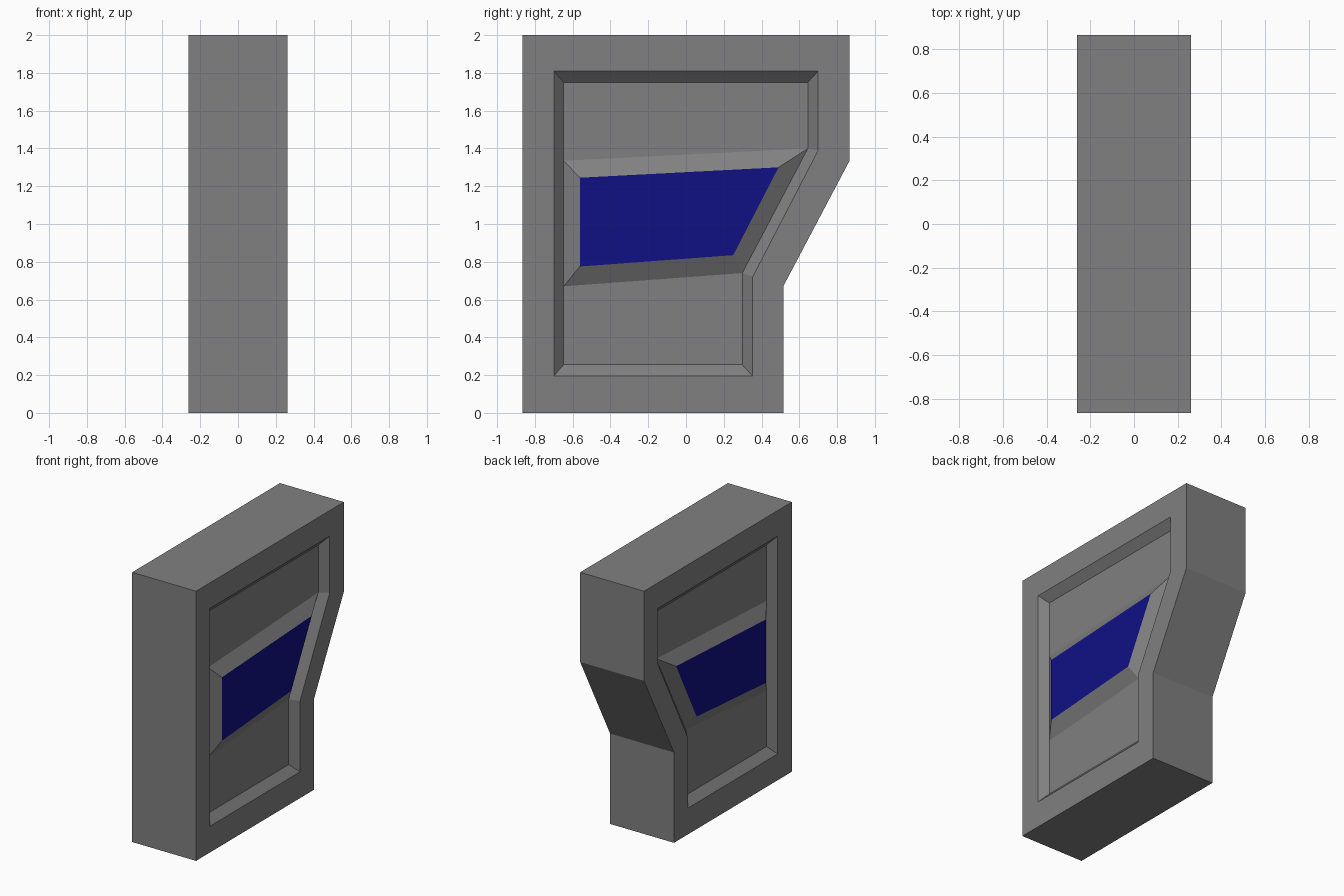
import bpy, bmesh

if "Cube" in bpy.data.objects:
    bpy.data.objects.remove(bpy.data.objects["Cube"])

HALF = 0.262    # half thickness
DEPTH = 0.055   # depth of the recess in each face


def material(name, rgb):
    m = bpy.data.materials.new(name)
    m.diffuse_color = (*rgb, 1)
    m.use_nodes = True
    m.node_tree.nodes["Principled BSDF"].inputs["Base Color"].default_value = m.diffuse_color
    return m


grey = material("grey metal", (0.216, 0.216, 0.216))
blue = material("dark blue", (0.005, 0.005, 0.235))

# side profiles as (y, z), counter-clockwise from the lower front corner
outer = [(-.866, 0), (.515, 0), (.515, .67), (.866, 1.335), (.866, 2), (-.866, 2)]
rim = [(-.70, .195), (.353, .195), (.353, .72), (.70, 1.39), (.70, 1.81), (-.70, 1.81)]
floor = [(-.648, .255), (.298, .255), (.298, .74), (.645, 1.40), (.645, 1.75), (-.648, 1.75)]
boss_base = [(-.648, .67), (-.648, 1.335)]
pane = [(-.562, .775), (.25, .835), (.49, 1.30), (-.562, 1.245)]

bm = bmesh.new()


def ring(points, x):
    return [bm.verts.new((x, y, z)) for y, z in points]


def bridge(a, b):
    n = len(a)
    for i in range(n):
        j = (i + 1) % n
        bm.faces.new((a[i], a[j], b[j], b[i]))


edges = []
for s in (-1, 1):
    o, r = ring(outer, s * HALF), ring(rim, s * HALF)
    f = ring(floor, s * (HALF - DEPTH))
    low, high = ring(boss_base, s * (HALF - DEPTH))
    # flat frame and sloping recess walls
    bridge(o, r)
    for i in range(5):
        bm.faces.new((r[i], r[i + 1], f[i + 1], f[i]))
    bm.faces.new((r[5], r[0], f[0], low, high, f[5]))
    # lower and upper recessed panels
    bm.faces.new((f[0], f[1], f[2], low))
    bm.faces.new((high, f[3], f[4], f[5]))
    # raised centre with a coloured pane level with the frame
    p = ring(pane, s * HALF)
    bridge([low, f[2], f[3], high], p)
    bm.faces.new(p).material_index = 1
    edges.append(o)

# outer edge of the slab
bridge(*edges)
bmesh.ops.recalc_face_normals(bm, faces=bm.faces[:])

mesh = bpy.data.meshes.new("recessed_panel_block")
bm.to_mesh(mesh)
bm.free()
mesh.materials.append(grey)
mesh.materials.append(blue)
block = bpy.data.objects.new("recessed_panel_block", mesh)
bpy.context.collection.objects.link(block)
